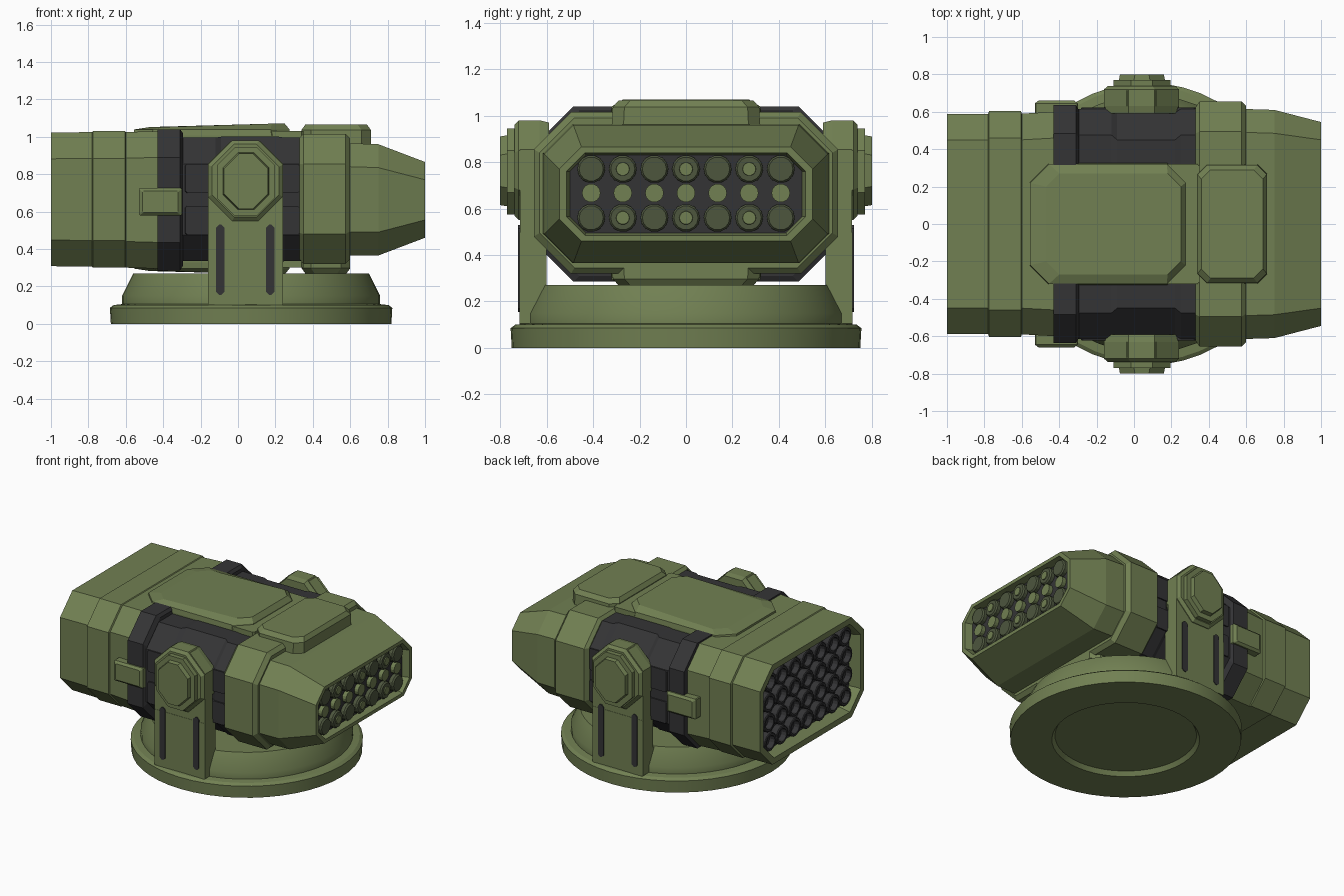
import bpy, bmesh, math


def material(name, rgb):
    m = bpy.data.materials.new(name)
    m.diffuse_color = (*rgb, 1)
    return m


GREEN = material("olive green", (0.165, 0.215, 0.085))
DARK = material("charcoal", (0.034, 0.034, 0.036))
DULL = material("dull olive", (0.075, 0.093, 0.048))


def finish(name, bm, mats, smooth=False):
    bmesh.ops.recalc_face_normals(bm, faces=bm.faces[:])
    me = bpy.data.meshes.new(name)
    bm.to_mesh(me)
    bm.free()
    for m in mats:
        me.materials.append(m)
    if smooth:
        me.polygons.foreach_set("use_smooth", [True] * len(me.polygons))
        me.set_sharp_from_angle(angle=math.radians(30))
    ob = bpy.data.objects.new(name, me)
    bpy.context.collection.objects.link(ob)
    return ob


def octagon(u0, u1, v0, v1, c):
    return [(u0 + c, v0), (u1 - c, v0), (u1, v0 + c), (u1, v1 - c),
            (u1 - c, v1), (u0 + c, v1), (u0, v1 - c), (u0, v0 + c)]


def loft(name, rings, mats, start_mat=0, end_mat=0, smooth=False):
    """Skin a list of point rings and cap both ends."""
    bm = bmesh.new()
    vs = [[bm.verts.new(p) for p in r] for r in rings]
    n = len(vs[0])
    for a, b in zip(vs, vs[1:]):
        for i in range(n):
            bm.faces.new((a[i], a[(i + 1) % n], b[(i + 1) % n], b[i]))
    bm.faces.new(vs[0]).material_index = start_mat
    bm.faces.new(vs[-1]).material_index = end_mat
    return finish(name, bm, mats, smooth)


def along_x(name, secs, mats, **kw):
    """Sections: x, half width, z low, z high, chamfer."""
    return loft(name, [[(x, u, v) for u, v in octagon(-h, h, a, b, c)]
                       for x, h, a, b, c in secs], mats, **kw)


def along_z(name, secs, mat):
    """Sections: z, x low, x high, half width, chamfer."""
    return loft(name, [[(u, v, z) for u, v in octagon(a, b, -h, h, c)]
                       for z, a, b, h, c in secs], [mat])


def along_y(name, secs, mat):
    """Sections: y, x low, x high, z low, z high, chamfer."""
    return loft(name, [[(u, y, v) for u, v in octagon(a, b, l, h, c)]
                       for y, a, b, l, h, c in secs], [mat])


def disc_x(name, secs, y, z, mat, n=14):
    """Round part along x. Sections: x, radius."""
    return loft(name, [[(x, y + r * math.cos(math.tau * i / n), z + r * math.sin(math.tau * i / n))
                        for i in range(n)] for x, r in secs], [mat])


# turntable base with recessed underside and sloped drum
N = 48
prof = [(0.03, 0.46), (0.0, 0.48), (0.0, 0.75), (0.085, 0.755), (0.1, 0.735),
        (0.105, 0.69), (0.15, 0.69), (0.27, 0.63)]
loft("turntable_base", [[(0.07 + r * math.cos(math.tau * i / N), r * math.sin(math.tau * i / N), z)
                         for i in range(N)] for z, r in prof], [GREEN], smooth=True)

# yoke crossbar
along_y("yoke_crossbar", [(-0.71, -0.16, 0.24, 0.1, 0.268, 0.005),
                          (0.71, -0.16, 0.24, 0.1, 0.268, 0.005)], GREEN)

# main launcher body
along_x("rear_housing", [(-0.92, 0.53, 0.37, 0.96, 0.11), (-0.98, 0.545, 0.355, 0.975, 0.12),
                         (-1.0, 0.55, 0.35, 0.98, 0.12), (-1.0, 0.588, 0.308, 1.022, 0.14),
                         (-0.78, 0.588, 0.305, 1.025, 0.14), (-0.775, 0.605, 0.30, 1.03, 0.145),
                         (-0.605, 0.605, 0.30, 1.03, 0.145), (-0.6, 0.59, 0.30, 1.025, 0.14),
                         (-0.42, 0.60, 0.295, 1.03, 0.14)], [GREEN, DARK], start_mat=1)
along_x("dark_band", [(-0.43, 0.635, 0.285, 1.04, 0.15), (-0.31, 0.635, 0.285, 1.04, 0.15),
                      (-0.295, 0.61, 0.31, 1.02, 0.15)], [DARK])
along_x("dark_core", [(-0.3, 0.615, 0.335, 0.995, 0.14), (-0.12, 0.615, 0.335, 0.995, 0.14),
                      (-0.09, 0.60, 0.33, 1.0, 0.15), (0.22, 0.60, 0.33, 1.0, 0.15),
                      (0.25, 0.615, 0.335, 0.995, 0.14), (0.34, 0.615, 0.335, 0.995, 0.14)], [DARK])
along_x("front_collar", [(0.33, 0.625, 0.345, 0.995, 0.14), (0.35, 0.655, 0.32, 1.015, 0.16),
                         (0.575, 0.655, 0.32, 1.015, 0.16), (0.6, 0.63, 0.345, 0.99, 0.15)], [GREEN])
along_x("front_housing", [(0.59, 0.615, 0.365, 0.965, 0.125), (0.75, 0.61, 0.365, 0.96, 0.125),
                          (1.0, 0.545, 0.46, 0.865, 0.095), (1.0, 0.515, 0.485, 0.84, 0.08),
                          (0.95, 0.50, 0.495, 0.83, 0.07)], [GREEN, DARK], end_mat=1)

# raised plates and spine on the roof, with matching ones beneath
for name, s in (("top", 1), ("bottom", -1)):
    def zz(h):
        return 0.667 + s * h
    along_z(name + "_spine", [(zz(0.2), -0.43, 0.35, 0.32, 0.01),
                              (zz(0.365), -0.43, 0.35, 0.32, 0.01)], GREEN)
    end = 0.71 if s > 0 else 0.6
    along_z(name + "_front_plate", [(zz(0.27), 0.34, end, 0.32, 0.05),
                                    (zz(0.37), 0.34, end, 0.315, 0.05),
                                    (zz(0.398), 0.36, end - 0.02, 0.29, 0.05)], GREEN)
    plate = along_z(name + "_rear_plate", [(zz(0.34), -0.56, 0.28, 0.325, 0.1),
                                           (zz(0.372), -0.555, 0.275, 0.32, 0.1),
                                           (zz(0.403), -0.47, 0.25, 0.27, 0.07)], GREEN)
    for v in plate.data.vertices:  # slope the plate down towards the rear
        if v.co.x < -0.3 and abs(v.co.z - 0.667) > 0.39:
            v.co.z -= s * 0.018

# parts mirrored on both sides
for side, s in (("near", -1), ("far", 1)):
    along_y(side + "_yoke_arm", [(s * 0.63, -0.16, 0.24, 0.1, 0.975, 0.12),
                                 (s * 0.715, -0.16, 0.24, 0.1, 0.975, 0.12)], GREEN)
    along_y(side + "_arm_foot", [(s * 0.6, -0.16, 0.24, 0.1, 0.5, 0.005),
                                 (s * 0.717, -0.16, 0.24, 0.1, 0.5, 0.005)], GREEN)
    along_y(side + "_pivot_head", [(s * 0.59, -0.15, 0.23, 0.55, 0.97, 0.12),
                                   (s * 0.63, -0.16, 0.24, 0.55, 0.98, 0.13),
                                   (s * 0.72, -0.16, 0.24, 0.55, 0.98, 0.13),
                                   (s * 0.738, -0.14, 0.22, 0.57, 0.96, 0.12)], GREEN)
    along_y(side + "_pivot_cap", [(s * 0.73, -0.11, 0.195, 0.575, 0.945, 0.095),
                                  (s * 0.77, -0.11, 0.195, 0.575, 0.945, 0.095),
                                  (s * 0.771, -0.08, 0.165, 0.61, 0.915, 0.08),
                                  (s * 0.8, -0.075, 0.16, 0.615, 0.91, 0.08)], GREEN)
    for k, x in enumerate((-0.095, 0.172)):
        along_y(f"{side}_arm_slot_{k}", [(s * 0.70, x - 0.022, x + 0.022, 0.155, 0.53, 0.015),
                                         (s * 0.722, x - 0.022, x + 0.022, 0.155, 0.53, 0.015)], DARK)
    along_y(side + "_latch", [(s * 0.58, -0.53, -0.3, 0.58, 0.725, 0.005),
                              (s * 0.645, -0.53, -0.3, 0.58, 0.725, 0.005),
                              (s * 0.66, -0.51, -0.32, 0.595, 0.71, 0.005)], GREEN)
    # split dark panels behind the arm
    for k, (a, b) in enumerate(((0.475, 0.63), (0.70, 0.855))):
        along_y(f"{side}_dark_panel_{k}", [(s * 0.6, -0.29, 0.33, a, b, 0.01),
                                           (s * 0.624, -0.28, 0.33, a, b, 0.01)], DARK)

# front missile tubes: plain and cored caps outside, small noses in the middle
for c in range(7):
    y = (c - 3) * 0.136
    for z in (0.56, 0.77):
        disc_x(f"front_cap_{c}_{z}", [(0.93, 0.06), (0.975, 0.06), (0.985, 0.052)], y, z, DULL)
        if c % 2:
            disc_x(f"front_cap_core_{c}_{z}", [(0.97, 0.032), (0.992, 0.028)], y, z, GREEN)
    disc_x(f"front_nose_{c}", [(0.93, 0.04), (0.98, 0.04)], y, 0.667, GREEN)

# rear exhaust tubes
for r in range(4):
    for c in range(7):
        y, z = (c - 3) * 0.146, 0.667 + (r - 1.5) * 0.143
        if r in (0, 3) and c in (0, 6):
            y *= 0.97
        disc_x(f"rear_tube_{r}_{c}", [(-0.91, 0.066), (-0.965, 0.066), (-0.97, 0.06),
                                      (-0.97, 0.046), (-0.93, 0.042)], y, z, DARK)
